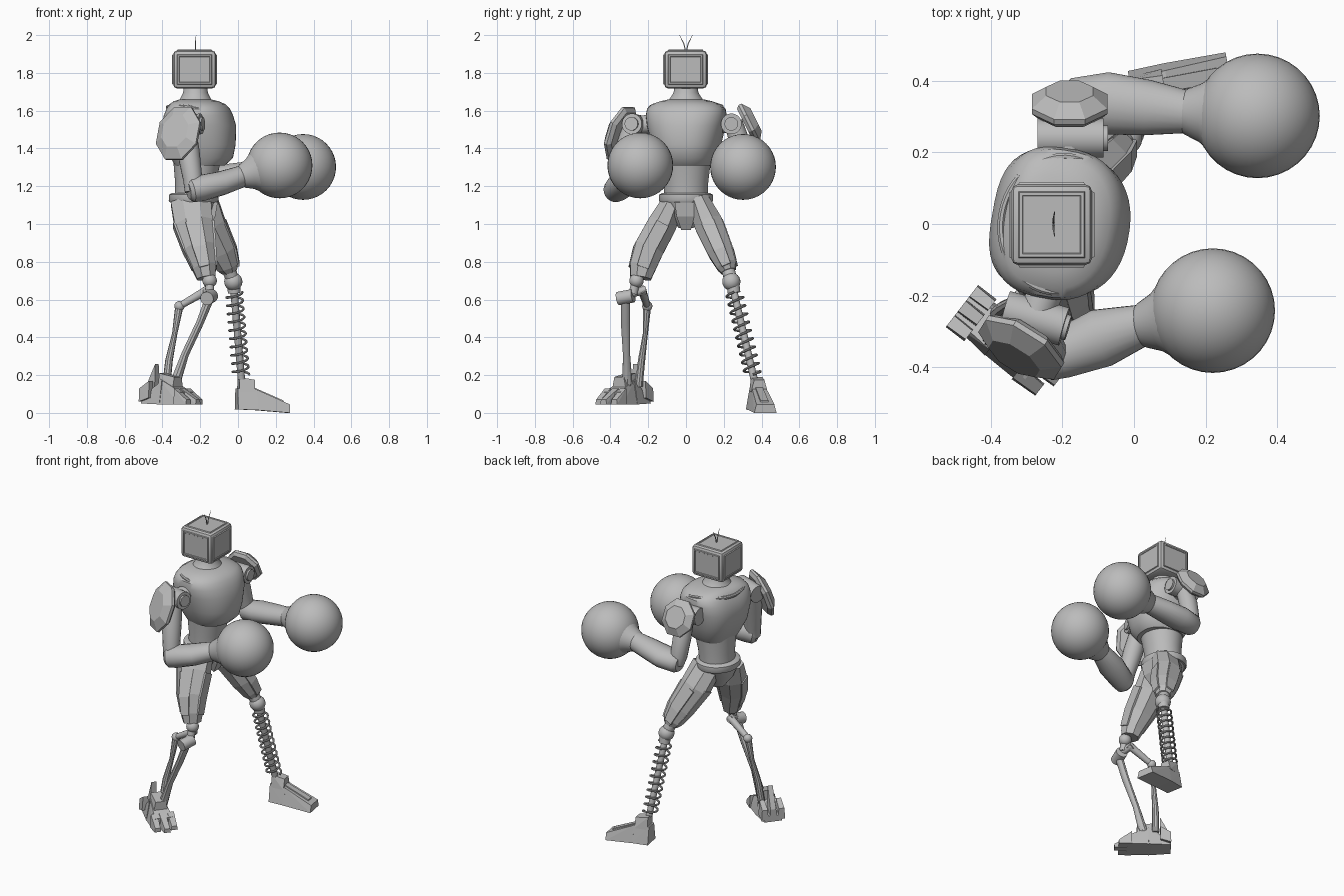
import bpy, bmesh, math
from mathutils import Vector, Matrix

if "Cube" in bpy.data.objects:
    bpy.data.objects.remove(bpy.data.objects["Cube"])

GREY = bpy.data.materials.new("plain grey")
GREY.use_nodes = True
GREY.diffuse_color = (0.5, 0.5, 0.5, 1)
GREY.node_tree.nodes["Principled BSDF"].inputs["Base Color"].default_value = (0.5, 0.5, 0.5, 1)


def finish(name, bm, smooth=35):
    """Turn a bmesh into a named object, smooth below the given angle."""
    bmesh.ops.recalc_face_normals(bm, faces=bm.faces)
    me = bpy.data.meshes.new(name)
    bm.to_mesh(me)
    bm.free()
    if smooth:
        me.shade_smooth()
        me.set_sharp_from_angle(angle=math.radians(smooth))
    me.materials.append(GREY)
    ob = bpy.data.objects.new(name, me)
    bpy.context.collection.objects.link(ob)
    return ob


def bend(x, power):
    return math.copysign(abs(x) ** power, x)


def tube(name, secs, sides=16, axis=None, ref=None, smooth=35, fore=1, aft=1):
    """Loft through sections (point, side radius, other radius); fore and aft below 1 square off a half."""
    bm = bmesh.new()
    secs = [(Vector(s[0]), s[1], s[-1]) for s in secs]
    rings = []
    for i, (p, a, b) in enumerate(secs):
        t = Vector(axis) if axis else secs[min(i + 1, len(secs) - 1)][0] - secs[max(i - 1, 0)][0]
        t.normalize()
        r = Vector(ref) if ref else Vector((1, 0, 0) if abs(t.z) > 0.8 else (0, 0, 1))
        u = r.cross(t).normalized()
        v = t.cross(u)
        ring = []
        for k in range(sides):
            w = 2 * math.pi * (k + 0.5) / sides
            e = fore if math.sin(w) > 0 else aft
            ring.append(bm.verts.new(p + u * a * bend(math.cos(w), e) + v * b * bend(math.sin(w), e)))
        rings.append(ring)
    for r0, r1 in zip(rings, rings[1:]):
        for k in range(sides):
            j = (k + 1) % sides
            bm.faces.new((r0[k], r0[j], r1[j], r1[k]))
    bm.faces.new(rings[0])
    bm.faces.new(rings[-1])
    return finish(name, bm, smooth)


def rod(name, p, q, r, r2=None, sides=12):
    return tube(name, [(p, r), (q, r2 or r)], sides)


def ball(name, c, r):
    bm = bmesh.new()
    bmesh.ops.create_uvsphere(bm, u_segments=36, v_segments=20, radius=r)
    bmesh.ops.translate(bm, verts=bm.verts, vec=c)
    return finish(name, bm)


def wedge(name, frame, back, front, side=0):
    """Tapered block; each end is (forward, half width, bottom, top, top width factor)."""
    bm = bmesh.new()
    for f, w, lo, hi, k in (back, front):
        for s in (-1, 1):
            bm.verts.new(frame @ Vector((f, side + s * w, lo)))
            bm.verts.new(frame @ Vector((f, side + s * w * k, hi)))
    bmesh.ops.convex_hull(bm, input=bm.verts)
    return finish(name, bm, 0)


# Head: chamfered box with slightly raised panels, and two whisker antennae
bm = bmesh.new()
bmesh.ops.create_cube(bm, size=1, matrix=Matrix.Translation((-0.23, -0.002, 1.818)) @ Matrix.Diagonal((0.226, 0.226, 0.2, 1)))
bmesh.ops.bevel(bm, geom=bm.edges[:], offset=0.02, segments=2, affect='EDGES', profile=0.5)
panels = [f for f in bm.faces if f.calc_area() > 0.02 and f.normal.z > -0.5]
bmesh.ops.inset_individual(bm, faces=panels, thickness=0.004, depth=0.006)
bmesh.ops.inset_individual(bm, faces=panels, thickness=0.012, depth=0)
bmesh.ops.inset_individual(bm, faces=panels, thickness=0.003, depth=-0.003)
finish("head", bm, 25)
for s, n in ((1, "left"), (-1, "right")):
    tube(n + "_antenna", [((-0.225, 0, 1.91), 0.003), ((-0.225, s * 0.012, 1.955), 0.003),
                          ((-0.222, s * 0.034, 2.0), 0.001)], 6)

# Torso, turned slightly towards its right, with a squarer back
YAW = Matrix.Rotation(math.radians(-10), 3, 'Z')
MID = Vector((-0.21, 0, 0))


def turned(x, y, z):
    return MID + YAW @ (Vector((x, y, z)) - MID)


UP = (0, 0, 1)
FWD = YAW @ Vector((1, 0, 0))


def body(name, rows, ref=(1, 0, 0), fore=1, aft=1):
    tube(name, [((x, 0, z), hy, hx) for z, x, hx, hy in rows], 48, UP, ref, 35, fore, aft)


body("chest", [(1.31, -.20, .13, .13), (1.35, -.19, .162, .155), (1.42, -.20, .186, .18),
               (1.52, -.205, .193, .205), (1.575, -.207, .178, .212), (1.61, -.208, .162, .206),
               (1.635, -.212, .142, .18), (1.65, -.22, .115, .135), (1.66, -.225, .08, .09)], FWD, .88, .68)
body("neck", [(1.635, -.225, .1, .11), (1.665, -.225, .08, .085), (1.695, -.225, .066, .066),
              (1.735, -.225, .06, .06)])
body("abdomen", [(1.14, -.23, .105, .115), (1.22, -.225, .108, .118), (1.36, -.215, .13, .135)])
body("belt", [(1.115, -.235, .126, .138), (1.125, -.235, .132, .144), (1.155, -.235, .13, .142),
              (1.165, -.235, .115, .125)])
body("pelvis", [(0.98, -.225, .05, .04), (1.05, -.23, .1, .09), (1.13, -.235, .125, .135)])
tube("crotch_plate", [((-.135, 0, 1.12), .085, .04), ((-.15, 0, 1.05), .07, .045),
                      ((-.185, 0, .98), .035, .04)], 4, smooth=0)
# Neckline rim dips at the front
collar = []
for i in range(49):
    a = 2 * math.pi * i / 48
    z = 1.585 - 0.032 * math.cos(a) + 0.032 * math.sin(a) ** 2
    collar.append((turned(-0.203 + 0.168 * math.cos(a), 0.19 * math.sin(a), z), 0.011))
tube("collar", collar, 8)

# Shoulders: joint drums with hubs and faceted shields
for n, p, q, c, nrm, w, h in (
        ("left", (-.27, .24, 1.53), (-.085, .24, 1.53), (-.18, .335, 1.535), (0, .9, .45), .114, .12),
        ("right", (-.36, -.24, 1.52), (-.195, -.287, 1.53), (-.315, -.345, 1.48), (-.5, -.8, .33), .135, .158)):
    p, q, c, nrm = Vector(p), Vector(q), Vector(c), Vector(nrm).normalized()
    d = (q - p).normalized()
    rod(n + "_shoulder_drum", p, q, 0.055, sides=24)
    rod(n + "_shoulder_hub", q, q + d * 0.012, 0.036, sides=24)
    rod(n + "_shoulder_axle", (-.21, .1 if n == "left" else -.1, 1.53), (p + q) / 2, 0.05, sides=20)
    tube(n + "_shoulder_shield", [(c - nrm * .025, w * .85, h * .85), (c - nrm * .008, w, h), (c + nrm * .008, w, h),
                                  (c + nrm * .04, w * .62, h * .6)], 8, nrm, UP, 0)

# Arms and round gloves
tube("right_upper_arm", [((-.28, -.275, 1.54), .052), ((-.262, -.32, 1.38), .06), ((-.24, -.355, 1.24), .052),
                         ((-.235, -.365, 1.17), .047)])
tube("left_upper_arm", [((-.18, .25, 1.54), .05), ((-.18, .295, 1.40), .056), ((-.175, .325, 1.28), .052),
                        ((-.165, .33, 1.23), .045)])
tube("right_forearm", [((-.262, -.38, 1.175), .045), ((-.245, -.375, 1.178), .064), ((-.2, -.362, 1.189), .07),
                       ((-.09, -.318, 1.215), .083, .064), ((.03, -.28, 1.255), .057)], 20)
tube("left_forearm", [((-.195, .338, 1.236), .05), ((-.175, .338, 1.238), .07, .062), ((-.075, .337, 1.25), .088, .066),
                      ((.04, .325, 1.268), .078, .062), ((.15, .313, 1.284), .06)], 20)
for n, wrist, hand in (("right", (.015, -.285, 1.25), (.22, -.242, 1.31)),
                       ("left", (.135, .314, 1.282), (.345, .302, 1.302))):
    w, h = Vector(wrist), Vector(hand)
    tube(n + "_glove_cuff", [(w, .056), (w.lerp(h, .05), .064), (w.lerp(h, .25), .083),
                             (w.lerp(h, .5), .128), (w.lerp(h, .65), .15)], 32)
    ball(n + "_glove", hand, 0.174)

# Thighs: faceted shells with raised front, outer and rear panels
thighs = {
    "right": [((-.25, -.07, 1.12), .06, .115), ((-.235, -.125, 1.0), .083, .11), ((-.205, -.195, .87), .085, .09),
              ((-.178, -.23, .77), .074, .068), ((-.168, -.24, .715), .06, .054)],
    "left": [((-.2, .07, 1.12), .06, .10), ((-.16, .12, 1.0), .082, .10), ((-.09, .18, .86), .073, .086),
             ((-.055, .215, .78), .058, .065), ((-.045, .225, .75), .042, .045)]}
for n, secs in thighs.items():
    tube(n + "_thigh", secs, 8, smooth=0)
    s = 1 if n == "left" else -1
    for part, dx, dy in (("front", .6, 0), ("outer", 0, .58), ("rear", -.6, 0)):
        tube(f"{n}_thigh_{part}_panel",
             [(Vector(p) + Vector((dx * b, s * dy * a, 0)), a * .6, b * .56) for p, a, b in secs[1:4]], 4, smooth=0)

# Right shin: knee joint and two struts
ball("right_knee_ball", (-.15, -.262, .70), .038)
rod("right_knee_post", (-.15, -.265, .70), (-.15, -.28, .63), .024)
rod("right_knee_drum", (-.165, -.36, .605), (-.14, -.28, .62), .036, sides=20)
rod("right_knee_bridge", (-.15, -.32, .625), (-.17, -.215, .65), .022)
rod("right_knee_link", (-.155, -.235, .655), (-.31, -.205, .565), .024, .018)
ball("right_strut_joint", (-.31, -.205, .565), .027)
tube("right_rear_strut", [((-.31, -.205, .57), .022), ((-.335, -.215, .42), .014), ((-.365, -.235, .28), .02),
                          ((-.38, -.25, .14), .022)], 10)
tube("right_front_strut", [((-.145, -.32, .62), .024), ((-.2, -.32, .48), .026, .02), ((-.28, -.315, .31), .02),
                           ((-.335, -.31, .15), .028)], 10)

# Right foot: segmented claw foot
foot = Matrix.Translation((-.35, -.33, 0)) @ Matrix.Rotation(math.atan2(-.61, .79), 4, 'Z')
wedge("right_heel", foot, (-.165, .055, .05, .09, .7), (-.03, .07, .045, .17, .7))
wedge("right_instep", foot, (-.05, .068, .045, .18, .6), (.1, .072, .045, .11, .75))
wedge("right_ankle", foot, (-.06, .045, .13, .21, .7), (.04, .045, .13, .19, .7))
for i, s in enumerate((-.052, 0, .052)):
    tip = .175 if s == 0 else .15
    wedge(f"right_toe_{i + 1}", foot, (.07, .025, .045, .13, .8), (tip, .021, .045, .07, .8), s)
    wedge(f"right_heel_spur_{i + 1}", foot, (-.165, .022, .06, .13, .8),
          (-.1, .022, .08, .26 if s == 0 else .17, .7), s)

# Left shin: spring around a central piston
ball("left_knee_ball", (-.025, .24, .695), .048)
rod("left_knee_cap", (-.05, .222, .76), (-.03, .236, .71), .036)
top, low = Vector((-.022, .25, .655)), Vector((.018, .36, .18))
rod("left_piston", top, low, .02)
rod("left_spring_seat", top + Vector((0, 0, .02)), top.lerp(low, .04), .034, sides=20)
down = (low - top).normalized()
e1 = down.cross(Vector((0, 1, 0))).normalized()
e2 = down.cross(e1)
COILS, STEPS = 10, 20
coil = []
for i in range(COILS * STEPS + 1):
    a = 2 * math.pi * i / STEPS
    c = top.lerp(low, .04 + .92 * i / (COILS * STEPS))
    coil.append((c + (e1 * math.cos(a) + e2 * math.sin(a)) * .043, .0062))
tube("left_spring", coil, 8)

# Left foot: plain wedge boot
boot = Matrix.Translation((.02, .377, 0)) @ Matrix.Rotation(math.radians(10), 4, 'Z')
wedge("left_boot_heel", boot, (-.028, .056, .018, .13, .65), (.075, .06, .015, .125, .65))
wedge("left_boot_toe", boot, (.07, .06, .015, .125, .65), (.25, .06, 0, .045, .8))
wedge("left_boot_ankle", boot, (-.018, .04, .11, .19, .75), (.065, .045, .11, .175, .6))
wedge("left_boot_ridge", boot, (.05, .024, .08, .14, .8), (.22, .026, .02, .066, .8))
